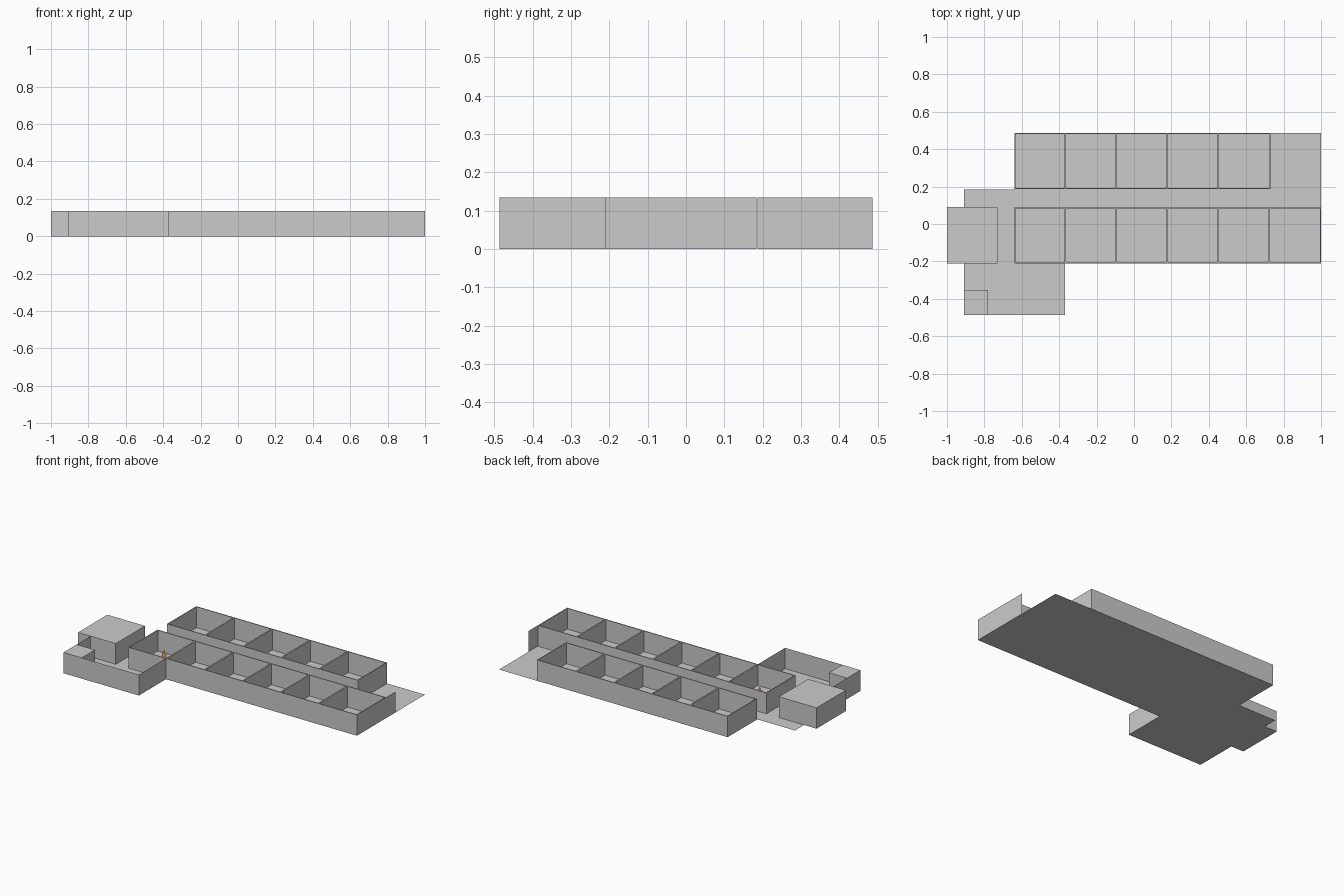
import bpy, bmesh

if "Cube" in bpy.data.objects:
    bpy.data.objects.remove(bpy.data.objects["Cube"])

H = 0.135      # wall height
T = 0.006      # outer wall thickness
D = 0.009      # divider thickness
PITCH = 0.2725 # room spacing
X0 = -0.64     # left end of both room rows


def finish(name, bm, color=None):
    me = bpy.data.meshes.new(name)
    bm.to_mesh(me)
    bm.free()
    ob = bpy.data.objects.new(name, me)
    bpy.context.collection.objects.link(ob)
    if color:
        mat = bpy.data.materials.new(name + "_paint")
        mat.diffuse_color = (*color, 1)
        mat.use_nodes = True
        mat.node_tree.nodes["Principled BSDF"].inputs["Base Color"].default_value = mat.diffuse_color
        me.materials.append(mat)
    return ob


def add_box(bm, x0, x1, y0, y1, z0=0.0, z1=H):
    vs = bmesh.ops.create_cube(bm, size=1)["verts"]
    for v in vs:
        v.co.x = x1 if v.co.x > 0 else x0
        v.co.y = y1 if v.co.y > 0 else y0
        v.co.z = z1 if v.co.z > 0 else z0


def box(name, *dims):
    bm = bmesh.new()
    add_box(bm, *dims)
    return finish(name, bm)


def flat(name, pts, color=None):
    bm = bmesh.new()
    bm.faces.new([bm.verts.new(p) for p in pts])
    return finish(name, bm, color)


def thin_wall(name, path):
    # sheet wall following a ground path
    bm = bmesh.new()
    cols = [(bm.verts.new((x, y, 0)), bm.verts.new((x, y, H))) for x, y in path]
    for a, b in zip(cols, cols[1:]):
        bm.faces.new((a[0], b[0], b[1], a[1]))
    return finish(name, bm)


def room_row(name, count, y0, y1):
    # open-topped rooms: two long walls, two end walls, dividers
    bm = bmesh.new()
    x1 = X0 + count * PITCH + (T if count < 6 else 0.005)
    add_box(bm, X0, x1, y0, y0 + T)
    add_box(bm, X0, x1, y1 - T, y1)
    add_box(bm, X0, X0 + T, y0 + T, y1 - T)
    add_box(bm, x1 - T, x1, y0 + T, y1 - T)
    for i in range(1, count):
        x = X0 + i * PITCH
        add_box(bm, x - D / 2, x + D / 2, y0 + T, y1 - T)
    return finish(name, bm)


# floor sheet
outline = [(-0.91, -0.487), (-0.37, -0.487), (-0.37, -0.21), (1, -0.21),
           (1, 0.487), (X0, 0.487), (X0, 0.184), (-0.91, 0.184)]
flat("floor", [(x, y, 0) for x, y in outline])

# room rows and the wall closing the corridor end
room_row("front_rooms", 6, -0.21, 0.09)
room_row("back_rooms", 5, 0.187, 0.487)
thin_wall("corridor_end_wall", [(1, 0.09), (1, 0.184)])

# entrance wing
box("entrance_block", -1, -0.73, -0.21, 0.09)
box("corner_closet", -0.91, -0.78, -0.487, -0.352)
thin_wall("wing_wall", [(-0.91, -0.21), (-0.91, -0.352)])
thin_wall("wing_front_wall", [(-0.78, -0.487), (-0.37, -0.487), (-0.37, -0.21)])

# flat scale figure standing in the first room
FX, FY = -0.502, -0.04


def figure_part(name, half, color):
    pts = half + [(-x, z) for x, z in reversed(half)]
    flat(name, [(FX + x, FY, z) for x, z in pts], color)


figure_part("figure_legs", [(0.009, 0), (0.011, 0.042)], (0.15, 0.1, 0.07))
figure_part("figure_torso", [(0.011, 0.042), (0.017, 0.045), (0.015, 0.068), (0.004, 0.073)],
            (0.75, 0.42, 0.1))
figure_part("figure_head", [(0.004, 0.073), (0.006, 0.079), (0.003, 0.086)], (0.45, 0.25, 0.12))
